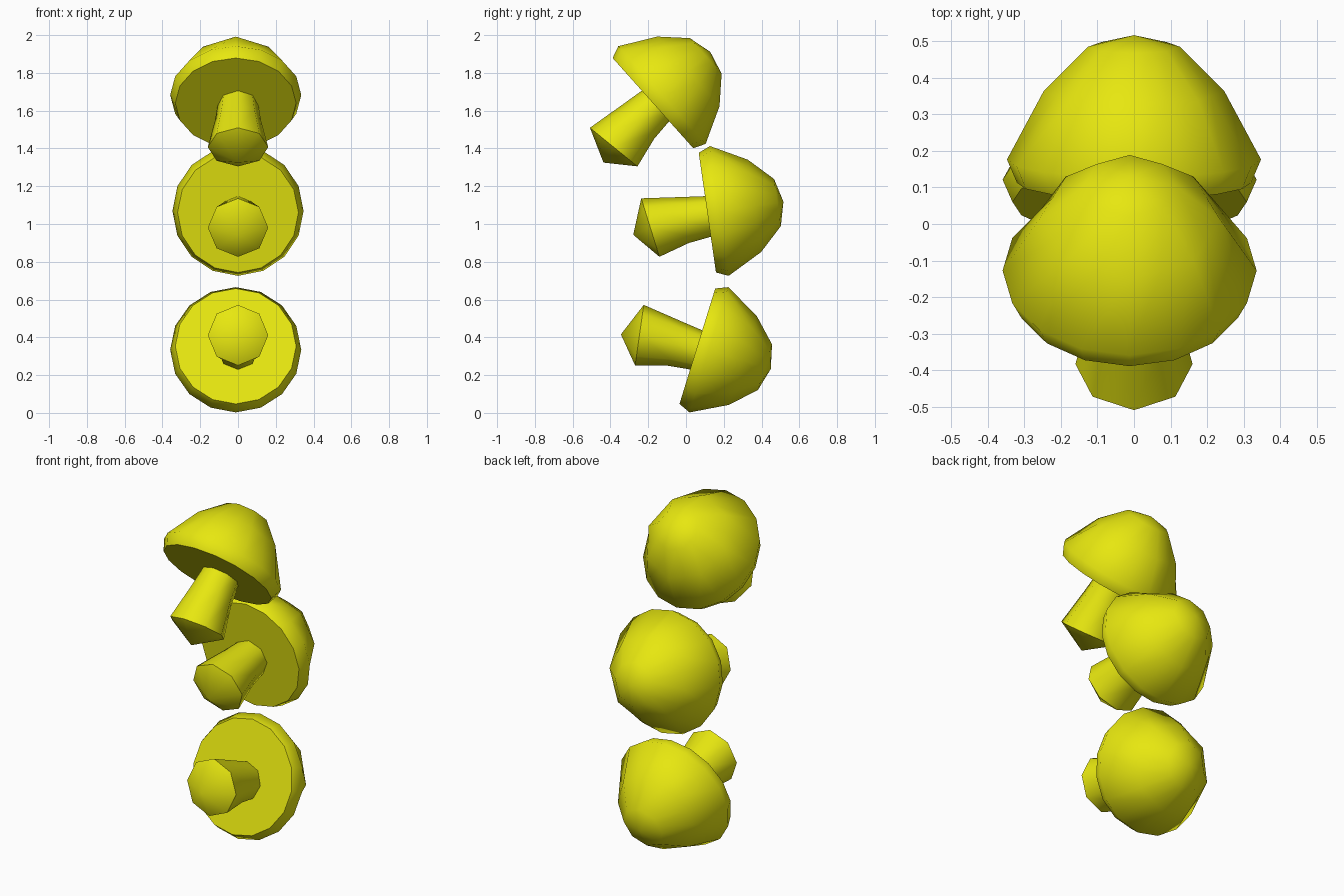
import bpy, bmesh, math
from mathutils import Matrix, Vector

if "Cube" in bpy.data.objects:
    bpy.data.objects.remove(bpy.data.objects["Cube"])

yellow = bpy.data.materials.new("yellow")
yellow.diffuse_color = (0.8, 0.8, 0.005, 1)
yellow.use_nodes = True
yellow.node_tree.nodes["Principled BSDF"].inputs["Base Color"].default_value = yellow.diffuse_color


def lathe(name, rings, sides, start, end, matrix, angle):
    """Skin rings of (radius, height, y shift, tilt, flat_odd) between two end points."""
    bm = bmesh.new()
    loops = []
    for radius, height, shift, tilt, flat_odd in rings:
        loop = []
        for i in range(sides):
            a = 2 * math.pi * i / sides
            # odd corners moved onto the chord give half as many visible sides
            r = radius * (math.cos(2 * math.pi / sides) if flat_odd and i % 2 else 1)
            x, y = r * math.cos(a), r * math.sin(a)
            loop.append(bm.verts.new((x, y + shift, height + tilt * y)))
        loops.append(loop)
    for lo, hi in zip(loops, loops[1:]):
        for i in range(sides):
            j = (i + 1) % sides
            bm.faces.new((lo[i], lo[j], hi[j], hi[i]))
    for point, loop in ((start, loops[0]), (end, loops[-1])):
        tip = bm.verts.new(point)
        for i in range(sides):
            bm.faces.new((tip, loop[i], loop[(i + 1) % sides]))
    bmesh.ops.recalc_face_normals(bm, faces=bm.faces)
    mesh = bpy.data.meshes.new(name)
    bm.to_mesh(mesh)
    bm.free()
    mesh.materials.append(yellow)
    obj = bpy.data.objects.new(name, mesh)
    bpy.context.collection.objects.link(obj)
    obj.matrix_world = matrix
    bpy.ops.object.select_all(action='DESELECT')
    obj.select_set(True)
    bpy.context.view_layer.objects.active = obj
    bpy.ops.object.shade_smooth_by_angle(angle=math.radians(angle))


# cap: underside edge, rim, then two eight-sided shoulder rings
CAP = [(0.32, 0, 0, 0, False), (0.347, 0.064, 0, 0, False),
       (0.247, 0.252, 0, 0, True), (0.126, 0.375, 0, 0, True)]
# stem: tilted flared foot, waist, top hidden inside the cap
STEM = [(0.16, -0.31, 0.035, 0.16, False), (0.123, -0.12, 0.022, 0, False),
        (0.105, 0.03, 0.02, 0, False)]

# centre of the cap underside and lean of each mushroom
MUSHROOMS = [("lower", (-0.012, 0.06, 0.353), -107.2),
             ("middle", (0.0, 0.113, 1.06), -81.8),
             ("upper", (-0.012, -0.175, 1.64), -48.2)]

for label, centre, lean in MUSHROOMS:
    m = Matrix.Translation(Vector(centre)) @ Matrix.Rotation(math.radians(lean), 4, 'X')
    lathe(label + "_cap", CAP, 16, (0, 0, 0), (0, 0, 0.407), m, 60)
    # stems stay on the middle line
    ms = m.copy()
    ms.translation.x = 0
    lathe(label + "_stem", STEM, 8, (0, 0.06, -0.405), (0, 0.02, 0.03), ms, 50)
